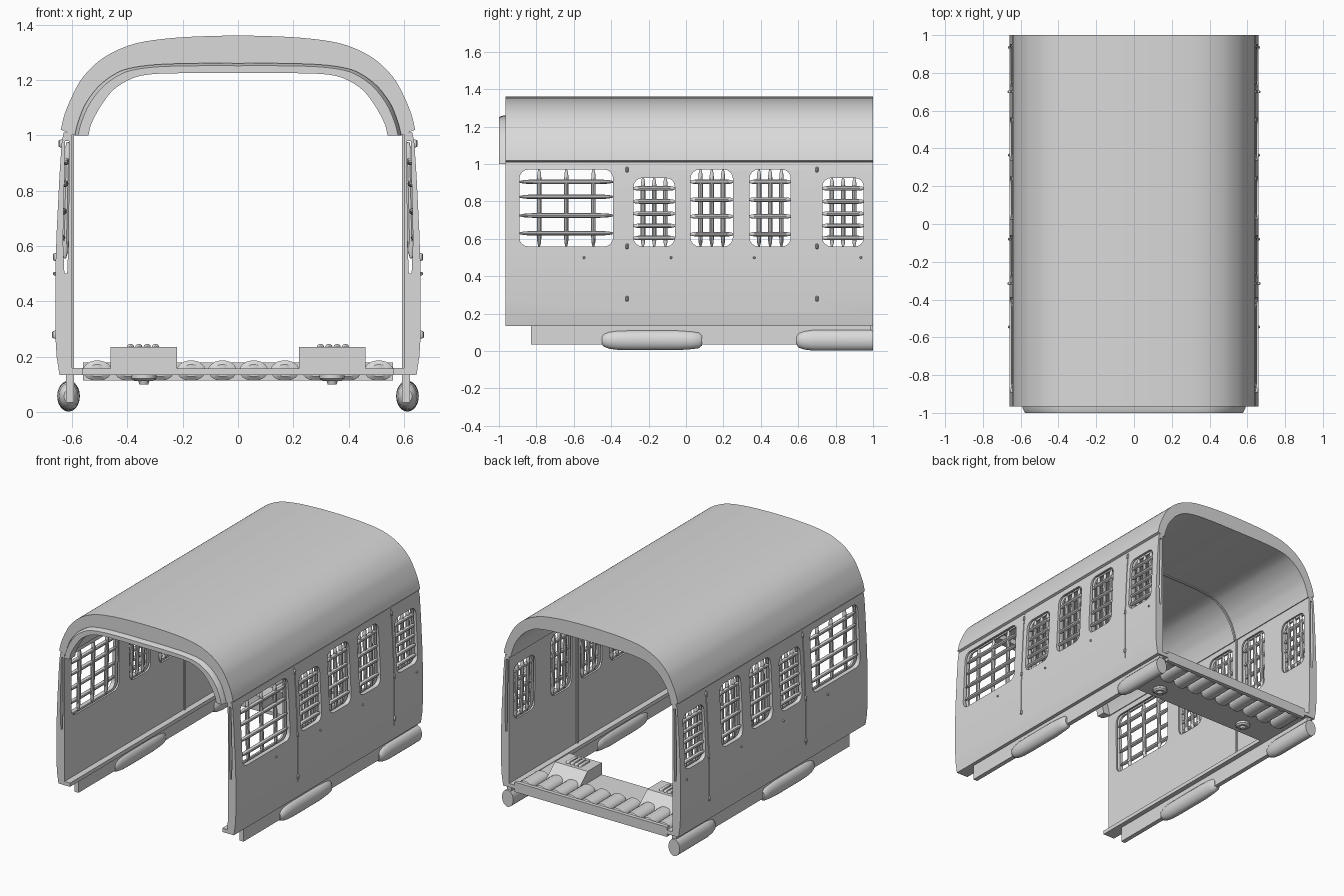
import bpy, bmesh, math
from mathutils import Vector

if "Cube" in bpy.data.objects:
    bpy.data.objects.remove(bpy.data.objects["Cube"])

mat = bpy.data.materials.new("light grey")
mat.diffuse_color = (0.7, 0.7, 0.7, 1)
mat.use_nodes = True
mat.node_tree.nodes["Principled BSDF"].inputs["Base Color"].default_value = mat.diffuse_color


def finish(name, bm, mirror=False, angle=35):
    bmesh.ops.recalc_face_normals(bm, faces=bm.faces)
    me = bpy.data.meshes.new(name)
    bm.to_mesh(me)
    bm.free()
    me.materials.append(mat)
    smooth(me, angle)
    ob = bpy.data.objects.new(name, me)
    bpy.context.collection.objects.link(ob)
    if mirror:
        ob.modifiers.new("Mirror", 'MIRROR').use_mirror_merge = False
    return ob


def smooth(me, angle=35):
    for p in me.polygons:
        p.use_smooth = True
    me.set_sharp_from_angle(angle=math.radians(angle))


def loft(bm, loops):
    """Skin matching closed loops of 3D points and cap both ends."""
    rings = [[bm.verts.new(p) for p in lp] for lp in loops]
    n = len(rings[0])
    for a, b in zip(rings, rings[1:]):
        for i in range(n):
            j = (i + 1) % n
            bm.faces.new((a[i], a[j], b[j], b[i]))
    bm.faces.new(rings[0][::-1])
    bm.faces.new(rings[-1])


def along_y(bm, pts, y0, y1):
    loft(bm, [[(x, y, z) for x, z in pts] for y in (y0, y1)])


def along_x(bm, pts, x0, x1):
    loft(bm, [[(x, y, z) for y, z in pts] for x in (x0, x1)])


def box(bm, x0, x1, y0, y1, z0, z1):
    along_y(bm, [(x0, z0), (x1, z0), (x1, z1), (x0, z1)], y0, y1)


def tube(bm, p0, p1, stations, ru, rv, sides=12):
    """Tube of elliptical section; stations are (position, radius factor)."""
    p0, p1 = Vector(p0), Vector(p1)
    d = (p1 - p0).normalized()
    u = Vector((1, 0, 0)) if abs(d.x) < 0.7 else Vector((0, 1, 0))
    v = d.cross(u).normalized()
    ang = [2 * math.pi * i / sides for i in range(sides)]
    loft(bm, [[p0.lerp(p1, t) + u * (ru * f * math.cos(a)) + v * (rv * f * math.sin(a))
               for a in ang] for t, f in stations])


def curve(half):
    """Mirror a half profile (side to middle) and smooth it (Catmull-Rom)."""
    p = [Vector(q) for q in half] + [Vector((-x, z)) for x, z in half[-2::-1]]
    q = [2 * p[0] - p[1]] + p + [2 * p[-1] - p[-2]]
    out = []
    for i in range(1, len(q) - 2):
        a, b, c, d = q[i - 1:i + 3]
        for k in range(4):
            t = k / 4
            out.append(0.5 * (2 * b + (c - a) * t + (2 * a - 5 * b + 4 * c - d) * t * t
                              + (3 * b - a - 3 * c + d) * t ** 3))
    return out + [p[-1]]


def arch(name, sections):
    bm = bmesh.new()
    loft(bm, [[(x, y, z) for x, z in o + i[::-1]] for y, o, i in sections])
    return finish(name, bm)


# Curved roof shell, front trim arch and inner joint rib
outer = curve([(.64, 1.02), (.625, 1.08), (.595, 1.15), (.56, 1.21), (.5, 1.27),
               (.43, 1.31), (.355, 1.335), (.25, 1.35), (.14, 1.357), (0, 1.36)])
inner = curve([(.59, 1.0), (.58, 1.04), (.558, 1.1), (.53, 1.145), (.5, 1.18),
               (.455, 1.215), (.4, 1.24), (.3, 1.255), (.15, 1.26), (0, 1.26)])
lip = curve([(.54, 1.0), (.53, 1.04), (.505, 1.09), (.475, 1.135), (.445, 1.168),
             (.4, 1.197), (.35, 1.215), (.27, 1.223), (.14, 1.224), (0, 1.224)])
edge = [a.lerp(b, .25) for a, b in zip(inner, lip)]
rib = [a.lerp(b, .2) for a, b in zip(inner, lip)]
arch("roof", [(-.965, outer, inner), (1, outer, inner)])
arch("front_trim_arch", [(-.94, inner, lip), (-.975, inner, lip), (-1, edge, lip)])
arch("roof_joint_rib", [(.285, inner, rib), (.297, inner, rib)])

# Right side wall: curved section, then windows, sash slot and seams are cut out
bm = bmesh.new()
along_y(bm, [(.56, .135), (.645, .135), (.655, .2), (.66, .28), (.66, .5), (.655, .65),
             (.645, .85), (.637, .97), (.63, 1.01), (.6, 1.01), (.602, .5), (.6, .16),
             (.56, .16)], -.965, 1)
wall = finish("side_walls", bm)

WINDOWS = [(-.89, -.39, .56, .97, (.905, .825, .725, .63)),
           (-.28, -.06, .56, .925, (.87, .80, .735, .67, .605)),
           (.025, .25, .56, .97, (.905, .81, .72, .625)),
           (.34, .56, .56, .97, (.905, .81, .72, .625)),
           (.73, .95, .56, .925, (.87, .80, .735, .67, .605))]


def rounded(y0, y1, z0, z1, r):
    pts = []
    for k, (cy, cz) in enumerate([(y1 - r, z1 - r), (y0 + r, z1 - r),
                                  (y0 + r, z0 + r), (y1 - r, z0 + r)]):
        for s in range(5):
            a = math.pi / 2 * (k + s / 4)
            pts.append((cy + r * math.cos(a), cz + r * math.sin(a)))
    return pts


cutters = []
bm = bmesh.new()
along_y(bm, [(.617, .5), (.627, .5), (.632, .62), (.624, .98), (.61, .98), (.612, .62)], -1.1, 1.1)
cutters.append(finish("slot_cutter", bm))
for y0, y1, z0, z1, _ in WINDOWS:
    bm = bmesh.new()
    along_x(bm, rounded(y0, y1, z0, z1, .045), .5, .8)
    cutters.append(finish("window_cutter", bm))
for y in (-.315, .70):
    bm = bmesh.new()
    along_y(bm, [(.656, .05), (.7, .05), (.7, 1.1), (.626, 1.1), (.632, .97), (.641, .85),
                 (.651, .65), (.656, .5)], y - .003, y + .003)
    cutters.append(finish("seam_cutter", bm))
for c in cutters:
    c.hide_render = True
    m = wall.modifiers.new("Cut", 'BOOLEAN')
    m.operation, m.solver, m.object = 'DIFFERENCE', 'EXACT', c
dg = bpy.context.evaluated_depsgraph_get()
cut = bpy.data.meshes.new_from_object(wall.evaluated_get(dg))
wall.modifiers.clear()
wall.data = cut
smooth(cut)
for c in cutters:
    bpy.data.objects.remove(c)
wall.modifiers.new("Mirror", 'MIRROR').use_mirror_merge = False

# Window bars: tapered uprights in the slot, crossbars in front
TAPER = [(0, .3), (.06, .8), (.15, 1), (.85, 1), (.94, .8), (1, .3)]
bm = bmesh.new()
for y0, y1, z0, z1, rows in WINDOWS:
    mid, step = (y0 + y1) / 2, .145 if y1 - y0 > .4 else .06
    for k in (-1, 0, 1):
        y = mid + k * step
        tube(bm, (.625, y, z0 - .005), (.615, y, z1 + .005), TAPER, .013, .013, 10)
    for z in rows:
        x = .652 - (z - .56) * .06
        tube(bm, (x - .01, y0 - .005, z), (x - .01, y1 + .005, z), TAPER, .014, .013, 10)
finish("window_bars", bm, True)

# Hinges, studs and inner wall joint strips
bm = bmesh.new()
for y in (-.315, .70):
    for z, x in ((.97, .636), (.56, .656), (.28, .659)):
        tube(bm, (x, y, z - .014), (x, y, z + .014), TAPER, .012, .008, 8)
for y in (-.545, -.08, .365, .935):
    tube(bm, (.65, y, .5), (.668, y, .5), [(0, 1), (.7, 1), (1, .6)], .007, .007, 8)
finish("hinges_and_studs", bm, True)
bm = bmesh.new()
box(bm, .592, .606, .285, .297, .16, 1.01)
finish("wall_joint_strips", bm, True)

# Lower rails and the float-shaped side tanks
bm = bmesh.new()
box(bm, .592, .622, -.83, .62, .035, .15)
box(bm, .592, .622, .62, .99, .07, .15)
finish("lower_rails", bm, True)
bm = bmesh.new()
tube(bm, (.612, -.45, .058), (.612, .085, .058),
     [(0, .4), (.02, .65), (.07, .85), (.16, .97), (.3, 1), (.75, 1), (.8, .97), (.9, .9),
      (.97, .8), (1, .55)], .041, .053, 24)
tube(bm, (.612, .59, .058), (.612, 1, .058),
     [(0, .4), (.03, .7), (.1, .88), (.22, 1), (1, 1)], .041, .056, 24)
finish("side_floats", bm, True)

# Rear platform: end beam, plate and rollers
bm = bmesh.new()
box(bm, -.56, .56, .975, 1, .115, .18)
box(bm, -.6, .6, .57, .79, .135, .157)
for s in (-1, 1):
    box(bm, min(s * .56, s * .6), max(s * .56, s * .6), .79, 1, .135, .16)
finish("rear_platform", bm)
bm = bmesh.new()
for i in range(10):
    x = -.508 + i * .1129
    tube(bm, (x, .77, .15), (x, .98, .15), [(0, .6), (.06, 1), (.94, 1), (1, .6)], .052, .037, 18)
finish("platform_rollers", bm)

# Sloped step boxes with small ribs on top, round mounts underneath
bm = bmesh.new()
along_x(bm, [(.57, .157), (.81, .157), (.72, .235), (.57, .235)], .22, .46)
finish("step_boxes", bm, True)
bm = bmesh.new()
for i in range(4):
    x = .298 + i * .03
    tube(bm, (x, .59, .235), (x, .70, .235), TAPER, .013, .012, 10)
finish("step_box_ribs", bm, True)
bm = bmesh.new()
tube(bm, (.34, .66, .136), (.34, .66, .112), [(0, 1), (.6, 1), (1, .75)], .045, .045, 20)
tube(bm, (.34, .66, .113), (.34, .66, .1), [(0, 1), (1, .8)], .02, .02, 14)
finish("platform_mounts", bm, True)
